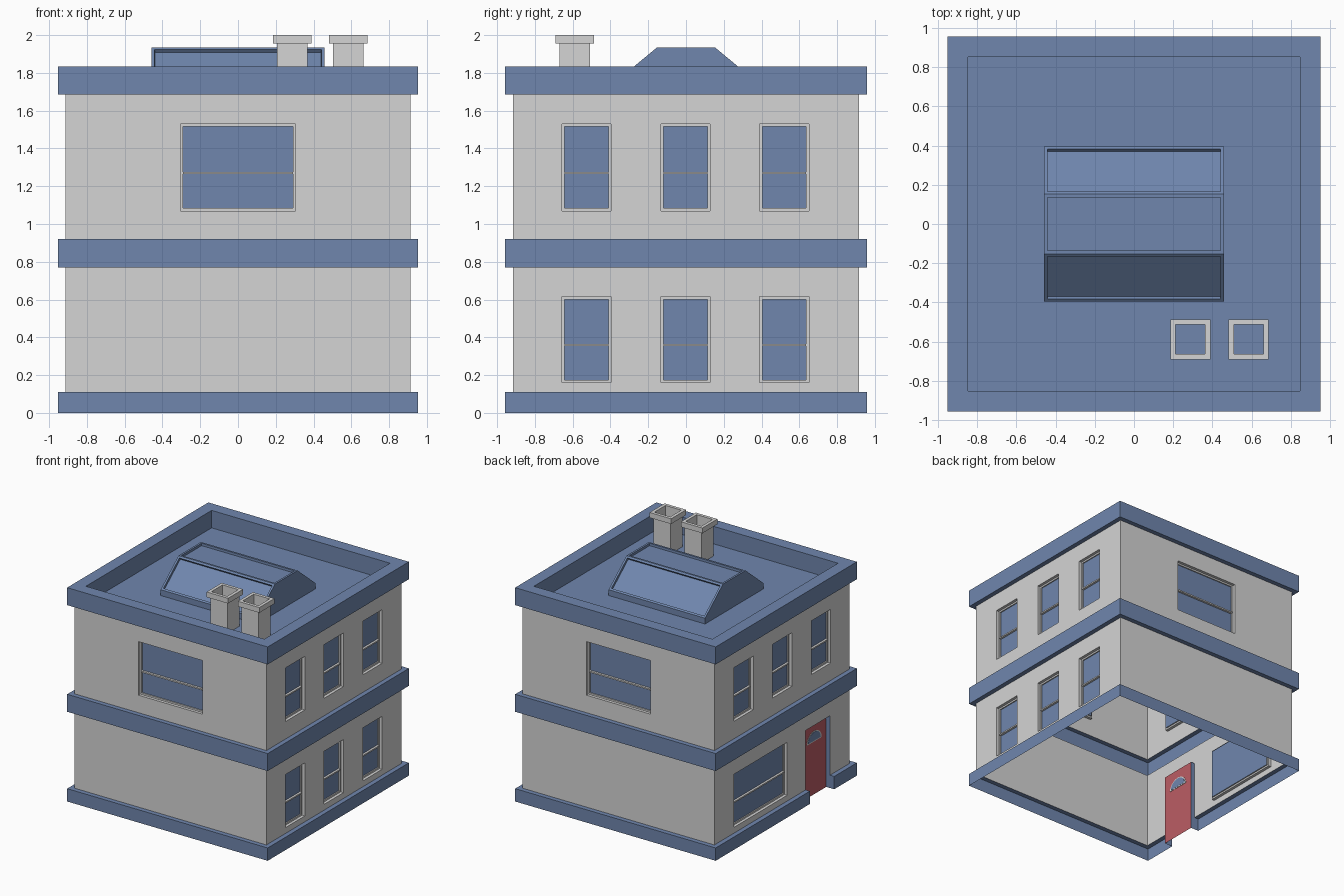
import bpy, bmesh, math
from mathutils import Vector

if "Cube" in bpy.data.objects:
    bpy.data.objects.remove(bpy.data.objects["Cube"])


def material(name, rgb):
    m = bpy.data.materials.new(name)
    m.diffuse_color = (*rgb, 1)
    m.use_nodes = True
    m.node_tree.nodes["Principled BSDF"].inputs["Base Color"].default_value = m.diffuse_color
    return m


WALL = material("pale grey", (0.66, 0.66, 0.66))
BLUE = material("slate blue", (0.16, 0.24, 0.42))
RED = material("door red", (0.50, 0.11, 0.13))

WX, WY = 0.912, 0.917          # wall half sizes
B = 0.04                       # how far the bands stand out
DOOR = (-0.65, -0.32, 0.0, 0.62)


def finish(name, bm, mats):
    me = bpy.data.meshes.new(name)
    bm.to_mesh(me)
    bm.free()
    for m in mats:
        me.materials.append(m)
    ob = bpy.data.objects.new(name, me)
    bpy.context.collection.objects.link(ob)
    return ob


def face(bm, pts, normal=None, mat=0):
    f = bm.faces.new([bm.verts.new(p) for p in pts])
    f.normal_update()
    if normal is not None and f.normal.dot(Vector(normal)) < 0:
        f.normal_flip()
    f.material_index = mat
    return f


def sweep(bm, rings, closed=True):
    """Bridge a stack of point rings (counter-clockwise from above)."""
    vs = [[bm.verts.new(p) for p in r] for r in rings]
    n = len(rings[0])
    for a, b in zip(vs, vs[1:]):
        for i in range(n if closed else n - 1):
            j = (i + 1) % n
            bm.faces.new((a[i], a[j], b[j], b[i]))
    return vs


def rect(hx, hy, z, cx=0, cy=0):
    return [(cx - hx, cy - hy, z), (cx + hx, cy - hy, z),
            (cx + hx, cy + hy, z), (cx - hx, cy + hy, z)]


# side name -> (point from u, z, inset depth), outward normal, half width
SIDES = {
    "front": (lambda u, z, d: (u, -WY + d, z), (0, -1, 0), WX),
    "back": (lambda u, z, d: (u, WY - d, z), (0, 1, 0), WX),
    "right": (lambda u, z, d: (WX - d, u, z), (1, 0, 0), WY),
    "left": (lambda u, z, d: (-WX + d, u, z), (-1, 0, 0), WY),
}


def wall(side, label, z0, z1, holes):
    """Thin wall panel with rectangular openings (u0, u1, z0, z1)."""
    P, nrm, h = SIDES[side]
    us = sorted({-h, h} | {u for o in holes for u in o[:2]})
    zs = sorted({z0, z1} | {min(max(z, z0), z1) for o in holes for z in o[2:]})
    bm = bmesh.new()
    for a, b in zip(us, us[1:]):
        for c, d in zip(zs, zs[1:]):
            u, z = (a + b) / 2, (c + d) / 2
            if any(o[0] < u < o[1] and o[2] < z < o[3] for o in holes):
                continue
            face(bm, [P(a, c, 0), P(b, c, 0), P(b, d, 0), P(a, d, 0)], nrm)
    bmesh.ops.remove_doubles(bm, verts=bm.verts, dist=1e-5)
    finish(f"{label}_{side}_wall", bm, [WALL])


def window(side, label, o):
    """Recessed frame, two panes and a cross bar."""
    P, nrm, _ = SIDES[side]
    n = Vector(nrm)
    u0, u1, z0, z1 = o
    bm = bmesh.new()

    def loop(i, d):
        return [Vector(P(*p, d)) for p in ((u0 + i, z0 + i), (u1 - i, z0 + i),
                                           (u1 - i, z1 - i), (u0 + i, z1 - i))]
    steps = [loop(0, 0), loop(0, 0.025), loop(0.014, 0.025), loop(0.014, 0.035)]
    mid = sum(steps[0], Vector()) / 4
    for a, b in zip(steps, steps[1:]):
        for i in range(4):
            j = (i + 1) % 4
            q = [a[i], a[j], b[j], b[i]]
            face(bm, q, mid + n - sum(q, Vector()) / 4)
    face(bm, steps[-1], n, 1)
    zb = z0 + 0.2
    bar = [[P(u, z, d) for u, z in ((u0 + .014, zb - .006), (u1 - .014, zb - .006),
                                    (u1 - .014, zb + .006), (u0 + .014, zb + .006))]
           for d in (0.016, 0.035)]
    face(bm, bar[0], n)
    for i, k in ((0, -1), (2, 1)):
        face(bm, [bar[0][i], bar[0][i + 1], bar[1][i + 1], bar[1][i]], (0, 0, k))
    finish(f"{label}_{side}_window", bm, [WALL, BLUE])


# Walls and windows
LOW, HIGH = (0.16, 0.615), (1.07, 1.53)
trio = [(c - 0.13, c + 0.13) for c in (-0.527, -0.003, 0.52)]
wide = [(-0.304, 0.304)]
layout = {
    "front": ([], wide), "back": ([], wide),
    "right": (trio, trio), "left": ([(-0.07, 0.65)], trio),
}
for side, (low, high) in layout.items():
    for label, spans, zr, z0, z1 in (("lower", low, LOW, 0.11, 0.77),
                                     ("upper", high, HIGH, 0.92, 1.685)):
        holes = [(*s, *zr) for s in spans]
        for k, o in enumerate(holes):
            window(side, f"{label}_{k + 1}", o)
        if side == "left" and label == "lower":
            holes.append(DOOR)
        wall(side, label, z0, z1, holes)

# Middle band
bm = bmesh.new()
sweep(bm, [rect(WX + o, WY + o, z) for o, z in ((0, .77), (B, .77), (B, .92), (0, .92))])
finish("middle_band", bm, [BLUE])

# Parapet and flat roof
bm = bmesh.new()
vs = sweep(bm, [rect(WX + o, WY + o, z) for o, z in
                ((0, 1.685), (B, 1.685), (B, 1.835), (-.065, 1.835), (-.065, 1.685))])
bm.faces.new(vs[-1])
finish("parapet_roof", bm, [BLUE])

# Plinth, broken at the doorway
bm = bmesh.new()
d0, d1, _, dz = DOOR


def plinth_path(o, z):
    x, y = WX + o, WY + o
    return [(-x, d0, z), (-x, -y, z), (x, -y, z), (x, y, z), (-x, y, z), (-x, d1, z)]


sweep(bm, [plinth_path(B, 0), plinth_path(B, .11), plinth_path(0, .11)], closed=False)
for y, k in ((d0, 1), (d1, -1)):
    face(bm, [(-WX - B, y, 0), (-WX, y, 0), (-WX, y, .11), (-WX - B, y, .11)], (0, k, 0))
finish("plinth", bm, [BLUE])

# Door surround and door leaf
DX = -WX + 0.036
bm = bmesh.new()
for y, k in ((d0, 1), (d1, -1)):
    face(bm, [(-WX, y, 0), (DX, y, 0), (DX, y, dz), (-WX, y, dz)], (0, k, 0))
face(bm, [(-WX, d0, dz), (DX, d0, dz), (DX, d1, dz), (-WX, d1, dz)], (0, 0, -1))
finish("door_surround", bm, [BLUE])
bm = bmesh.new()
face(bm, [(DX, d0, 0), (DX, d1, 0), (DX, d1, dz), (DX, d0, dz)], (-1, 0, 0))
finish("door", bm, [RED])


# Half-round door light: rim and glass plates
def fan(name, r, h, z, t, mat):
    bm = bmesh.new()
    cy = (d0 + d1) / 2
    pts = [(cy + r * math.cos(math.pi * i / 10), z + h * math.sin(math.pi * i / 10))
           for i in range(11)]
    f = face(bm, [(DX - t, *p) for p in pts])
    ext = bmesh.ops.extrude_face_region(bm, geom=[f], use_keep_orig=True)
    for v in ext["geom"]:
        if isinstance(v, bmesh.types.BMVert):
            v.co.x += 2 * t
    bmesh.ops.recalc_face_normals(bm, faces=bm.faces)
    finish(name, bm, [mat])


fan("door_light_rim", 0.1, 0.09, 0.455, 0.003, WALL)
fan("door_light_glass", 0.086, 0.074, 0.463, 0.0045, BLUE)

# Rooftop skylight: extruded profile with recessed panes
bm = bmesh.new()
prof = [(-.395, 1.685), (.395, 1.685), (.395, 1.735), (.153, 1.935), (-.153, 1.935), (-.395, 1.735)]
ends = [[bm.verts.new((x, *p)) for p in prof] for x in (-.458, .458)]
for e in ends:
    bm.faces.new(e)
for i in range(1, 6):
    j = (i + 1) % 6
    bm.faces.new((ends[0][i], ends[0][j], ends[1][j], ends[1][i]))
bmesh.ops.recalc_face_normals(bm, faces=bm.faces)
bm.normal_update()
for f in bm.faces:
    if f.calc_center_median().z < 0:
        continue
panes = [f for f in bm.faces if f.normal.z > 0.3]
bmesh.ops.inset_individual(bm, faces=panes, thickness=0.024, depth=0)
bmesh.ops.inset_individual(bm, faces=panes, thickness=0.001, depth=-0.02)
finish("skylight", bm, [BLUE])

# Two open chimneys
for k, cx in enumerate((0.287, 0.584)):
    bm = bmesh.new()
    sweep(bm, [rect(h, h, z, cx, -0.588) for h, z in
               ((.081, 1.685), (.081, 1.955), (.102, 1.955), (.102, 2.0), (.075, 2.0), (.075, 1.685))])
    finish(f"chimney_{k + 1}", bm, [WALL])
